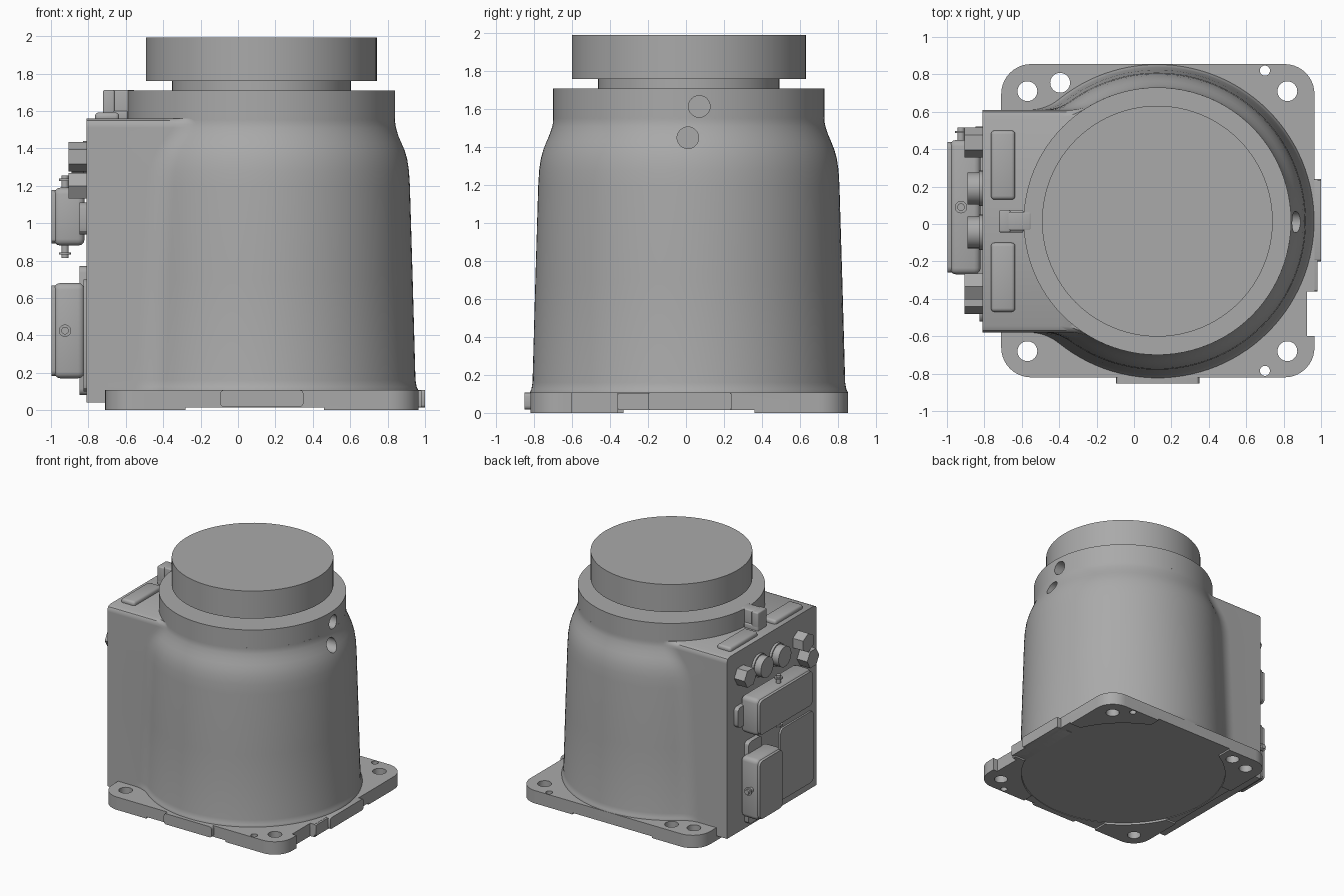
import bpy, bmesh
from math import sin, cos, pi, sqrt, atan2, radians
from mathutils import Matrix

cube = bpy.data.objects.get("Cube")
if cube:
    bpy.data.objects.remove(cube, do_unlink=True)

grey = bpy.data.materials.new("cast grey")
grey.use_nodes = True
grey.diffuse_color = (0.4, 0.4, 0.4, 1)
grey.node_tree.nodes["Principled BSDF"].inputs["Base Color"].default_value = (0.4, 0.4, 0.4, 1)

CX, CY = 0.125, 0.015      # axis of the round body
BACK = -0.81               # flat connector face


def make(name, bm):
    bmesh.ops.recalc_face_normals(bm, faces=bm.faces)
    me = bpy.data.meshes.new(name)
    bm.to_mesh(me)
    bm.free()
    me.materials.append(grey)
    ob = bpy.data.objects.new(name, me)
    bpy.context.collection.objects.link(ob)
    return ob


def activate(ob):
    bpy.ops.object.select_all(action='DESELECT')
    ob.select_set(True)
    bpy.context.view_layer.objects.active = ob


def smooth(ob, angle=30):
    activate(ob)
    bpy.ops.object.shade_smooth_by_angle(angle=radians(angle))
    return ob


def cut(ob, cutters):
    for c in cutters:
        c.hide_render = True
        mod = ob.modifiers.new("cut", 'BOOLEAN')
        mod.operation = 'DIFFERENCE'
        mod.solver = 'EXACT'
        mod.object = c
        activate(ob)
        bpy.ops.object.modifier_apply(modifier=mod.name)
        bpy.data.objects.remove(c, do_unlink=True)


def loft(name, rings):
    bm = bmesh.new()
    loops = [[bm.verts.new(p) for p in ring] for ring in rings]
    n = len(loops[0])
    for a, b in zip(loops, loops[1:]):
        for i in range(n):
            j = (i + 1) % n
            bm.faces.new((a[i], a[j], b[j], b[i]))
    bm.faces.new(loops[0][::-1])
    bm.faces.new(loops[-1])
    return make(name, bm)


def box(name, x, y, z, bevel=0.0, seg=3, axis=None):
    """Box from ranges; bevels all edges, or only those along one axis."""
    bm = bmesh.new()
    bmesh.ops.create_cube(bm, size=1)
    for v in bm.verts:
        v.co = [lo + (c + 0.5) * (hi - lo) for c, (lo, hi) in zip(v.co, (x, y, z))]
    if bevel:
        edges = [e for e in bm.edges if axis is None or
                 abs((e.verts[0].co - e.verts[1].co).normalized()[axis]) > 0.9]
        bmesh.ops.bevel(bm, geom=edges, offset=bevel, segments=seg, profile=0.5, affect='EDGES')
    return smooth(make(name, bm))


def rod(name, centre, r, depth, axis='Z', sides=64, turn=0.0):
    bm = bmesh.new()
    bmesh.ops.create_cone(bm, cap_ends=True, segments=sides, radius1=r, radius2=r, depth=depth)
    rot = {'X': Matrix.Rotation(pi / 2, 4, 'Y'), 'Y': Matrix.Rotation(pi / 2, 4, 'X'),
           'Z': Matrix.Identity(4)}[axis]
    bm.transform(Matrix.Translation(centre) @ rot @ Matrix.Rotation(turn, 4, 'Z'))
    return smooth(make(name, bm))


def outline(z, r, h, f=0.25):
    """Round body joined to the flat-backed housing by tangent fillets."""
    fx, fy = -sqrt((r + f) ** 2 - (h + f) ** 2), h + f
    end = atan2(-fy, -fx)
    half = [(BACK - CX, h)]
    for i in range(9):
        a = -pi / 2 + (end + pi / 2) * i / 8
        half.append((fx + f * cos(a), fy + f * sin(a)))
    start = atan2(fy, fx)
    half += [(r * cos(start * (1 - i / 40)), r * sin(start * (1 - i / 40))) for i in range(1, 40)]
    pts = half + [(r, 0)] + [(x, -y) for x, y in reversed(half)]
    return [(CX + x, CY + y, z) for x, y in pts]


# Main casting: tapering body, shoulder and connector housing
W = 0.595
profile = [(0.04, 0.835, W), (0.11, 0.838, W), (0.125, 0.83, W), (0.16, 0.824, W),
           (0.7, 0.809, W), (1.2, 0.794, W), (1.28, 0.789, W), (1.34, 0.78, W),
           (1.39, 0.766, W), (1.43, 0.75, W), (1.47, 0.733, W), (1.51, 0.72, W),
           (1.53, 0.716, W), (1.548, 0.715, W - 0.01), (1.56, 0.715, W - 0.035)]
body = loft("body_casting", [outline(*p) for p in profile])
cut(body, [rod("lower_hole_cutter", (0.87, 0.01, 1.45), 0.057, 0.2, 'X', 32)])
smooth(body, 35)

# Collar, neck and turning flange
collar = rod("collar", (CX, CY, 1.63), 0.715, 0.16, sides=96)
cut(collar, [rod("upper_hole_cutter", (0.85, 0.07, 1.615), 0.057, 0.2, 'X', 32)])
smooth(collar)
rod("neck", (CX, CY, 1.735), 0.478, 0.07, sides=96)
rod("turning_flange", (CX, CY, 1.876), 0.617, 0.232, sides=96)

# Tab behind the collar and raised pads on the housing top
box("collar_tab", (-0.68, -0.55), (-0.035, 0.065), (1.54, 1.712), 0.01)
box("collar_tab_end", (-0.722, -0.59), (-0.045, 0.075), (1.54, 1.60), 0.01)
box("tab_head", (-0.722, -0.66), (-0.045, 0.075), (1.54, 1.712), 0.01)
for side, y0 in (("left", 0.13), ("right", -0.47)):
    box(f"top_pad_{side}", (-0.765, -0.635), (y0, y0 + 0.37), (1.54, 1.592), 0.02)

# Mounting plate with holes, side notch and relieved underside
plate = box("mounting_plate", (-0.71, 0.965), (-0.82, 0.855), (0, 0.108), 0.16, 10, axis=2)
holes = [(-0.57, 0.71, 0.053), (-0.395, 0.755, 0.053), (0.82, 0.71, 0.053),
         (0.82, -0.68, 0.053), (-0.57, -0.68, 0.053), (0.7, 0.82, 0.027), (0.7, -0.785, 0.027)]
cutters = [rod("hole_cutter", (x, y, 0.05), r, 0.4, sides=32) for x, y, r in holes]
cutters += [rod("underside_cutter", (CX, CY, 0), 0.815, 0.036, sides=96),
            box("relief_cutter_x", (-2, 2), (-0.33, 0.36), (-0.1, 0.014)),
            box("relief_cutter_y", (-0.28, 0.46), (-2, 2), (-0.1, 0.014)),
            box("notch_cutter", (0.925, 1.2), (-0.6, -0.36), (-0.1, 0.3))]
cut(plate, cutters)
smooth(plate)
box("front_stop", (-0.095, 0.35), (-0.852, -0.75), (0.018, 0.108), 0.02, axis=1)
box("side_stop", (0.85, 1.0), (-0.2, 0.24), (0.014, 0.108), 0.015, axis=0)
box("side_stop_step", (0.85, 0.98), (-0.36, 0.24), (0.014, 0.106), 0.01, axis=0)

# Hexagonal and round plugs on the connector face
for i, (y, z) in enumerate(((0.435, 1.355), (-0.335, 1.355), (-0.40, 1.2))):
    rod(f"hex_plug_{i + 1}", (-0.855, y, z), 0.08, 0.1, 'X', 6, pi / 6 * (i % 2))
for i, y in enumerate((0.19, -0.045)):
    rod(f"round_plug_{i + 1}", (-0.85, y, 1.345), 0.085, 0.08, 'X', 32)
    rod(f"round_plug_rim_{i + 1}", (-0.82, y, 1.345), 0.095, 0.02, 'X', 32)


# Rectangular connectors: flange, housing, lid and a latch peg on each long side
def connector(name, y, z, along, flange):
    box(f"{name}_flange", (-0.848, -0.80), flange[0], flange[1], 0.035, axis=0)
    box(f"{name}_housing", (-0.985, -0.82), y, z, 0.035)
    box(f"{name}_lid", (-0.998, -0.955), (y[0] + 0.012, y[1] - 0.012),
        (z[0] + 0.012, z[1] - 0.012), 0.03, axis=0)
    my, mz = sum(y) / 2, sum(z) / 2
    for k in (0, 1):
        out = 1 if k else -1
        for part, r, d in (("peg", 0.02, 0.03), ("peg_head", 0.033, 0.042)):
            c = (-0.925, my, z[k] + out * d) if along == 'Z' else (-0.925, y[k] + out * d, mz)
            rod(f"{name}_{part}_{k + 1}", c, r, 0.07 if part == "peg" else 0.012, along, 20)


connector("upper_connector", (-0.27, 0.45), (0.88, 1.19), 'Z', ((-0.34, 0.52), (0.94, 1.11)))
connector("lower_connector", (0.13, 0.45), (0.17, 0.68), 'Y', ((0.2, 0.38), (0.08, 0.77)))
box("cover_plate", (-0.825, -0.80), (-0.52, -0.08), (0.1, 0.7), 0.04, axis=0)
